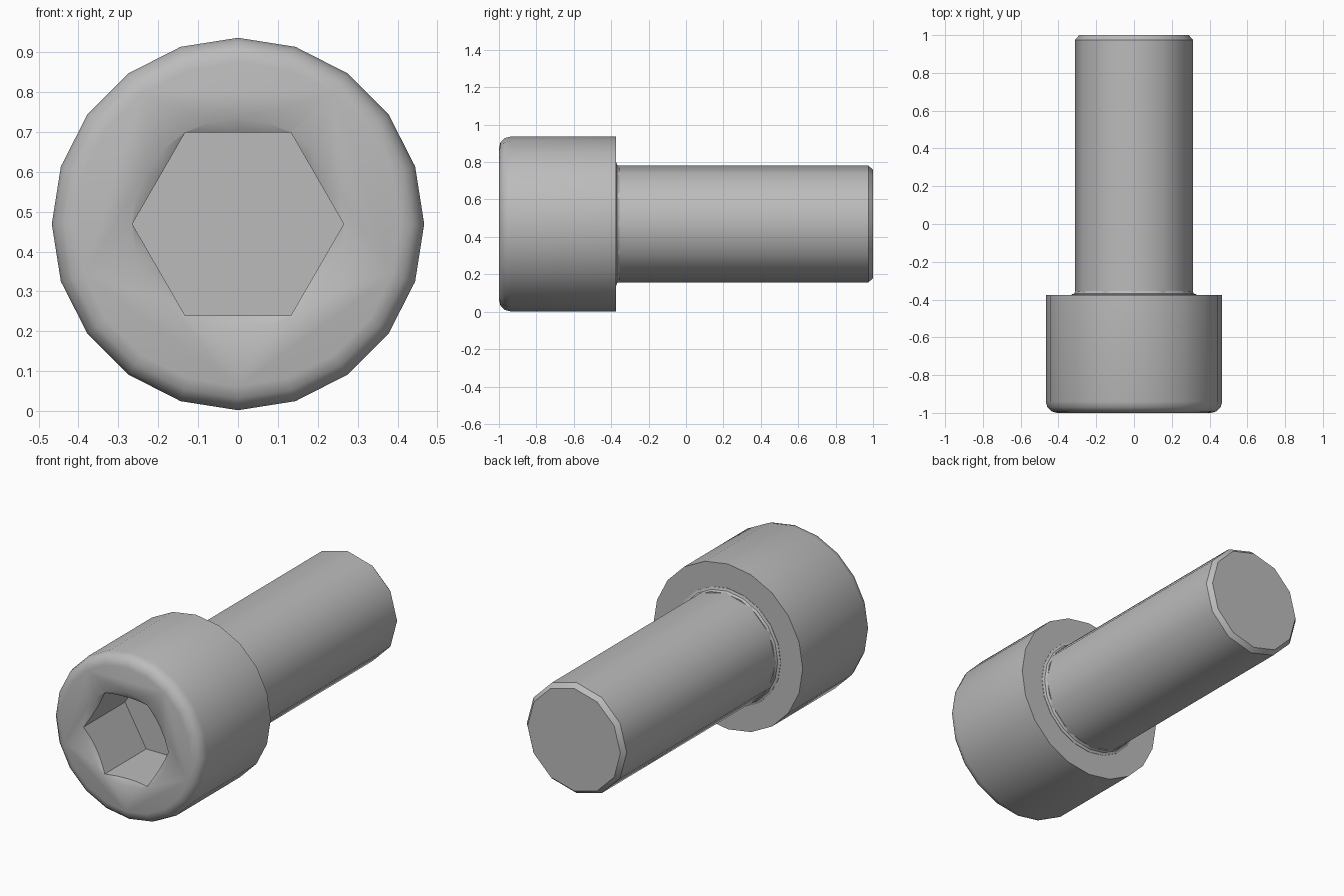
import bpy, bmesh, math

AXIS_Z = 0.469   # height of the bolt axis
HEAD_R = 0.467
SHAFT_R = 0.312

cube = bpy.data.objects.get("Cube")
if cube:
    bpy.data.objects.remove(cube, do_unlink=True)

steel = bpy.data.materials.new("grey_steel")
steel.use_nodes = True
steel.diffuse_color = (0.5, 0.5, 0.5, 1)
steel.node_tree.nodes["Principled BSDF"].inputs["Base Color"].default_value = (0.5, 0.5, 0.5, 1)


def lathe(name, profile, sides):
    """Closed solid turned around the bolt axis from (radius, y) pairs."""
    bm = bmesh.new()
    rings = []
    for r, y in profile:
        angles = [2 * math.pi * i / sides for i in range(sides)]
        rings.append([bm.verts.new((r * math.cos(a), y, AXIS_Z + r * math.sin(a))) for a in angles])
    for a, b in zip(rings, rings[1:]):
        for i in range(sides):
            j = (i + 1) % sides
            bm.faces.new((a[i], a[j], b[j], b[i]))
    bm.faces.new(rings[0])
    bm.faces.new(rings[-1])
    bmesh.ops.recalc_face_normals(bm, faces=bm.faces)
    mesh = bpy.data.meshes.new(name)
    bm.to_mesh(mesh)
    bm.free()
    mesh.materials.append(steel)
    obj = bpy.data.objects.new(name, mesh)
    bpy.context.collection.objects.link(obj)
    return obj


def activate(obj):
    bpy.ops.object.select_all(action='DESELECT')
    obj.select_set(True)
    bpy.context.view_layer.objects.active = obj


def carve(target, cutter):
    activate(target)
    mod = target.modifiers.new("carve", 'BOOLEAN')
    mod.operation = 'DIFFERENCE'
    mod.solver = 'EXACT'
    mod.object = cutter
    bpy.ops.object.modifier_apply(modifier=mod.name)
    bpy.data.objects.remove(cutter, do_unlink=True)


# Head with a rounded front rim
round_r = 0.06
rim = []
for k in range(4):
    a = math.pi / 2 * k / 3
    rim.append((HEAD_R - round_r + round_r * math.sin(a), -1 + round_r - round_r * math.cos(a)))
head = lathe("bolt_head", rim + [(HEAD_R, -0.375)], 20)

# Hex socket and its conical lead-in
carve(head, lathe("socket_cutter", [(0.265, -1.1), (0.265, -0.63)], 6))
carve(head, lathe("lead_in_cutter", [(0.285, -1.012), (0.205, -0.964)], 24))

# Shaft with a chamfered tip
shaft = lathe("bolt_shaft", [(SHAFT_R, -0.42), (SHAFT_R, 0.975), (0.29, 1.0)], 12)

# Small fillet where the shaft meets the head
fillet = lathe("shaft_fillet", [(0.33, -0.39), (0.33, -0.373), (0.316, -0.368), (0.309, -0.355)], 20)

for part in (head, shaft, fillet):
    activate(part)
    bpy.ops.object.shade_smooth_by_angle(angle=math.radians(35))
